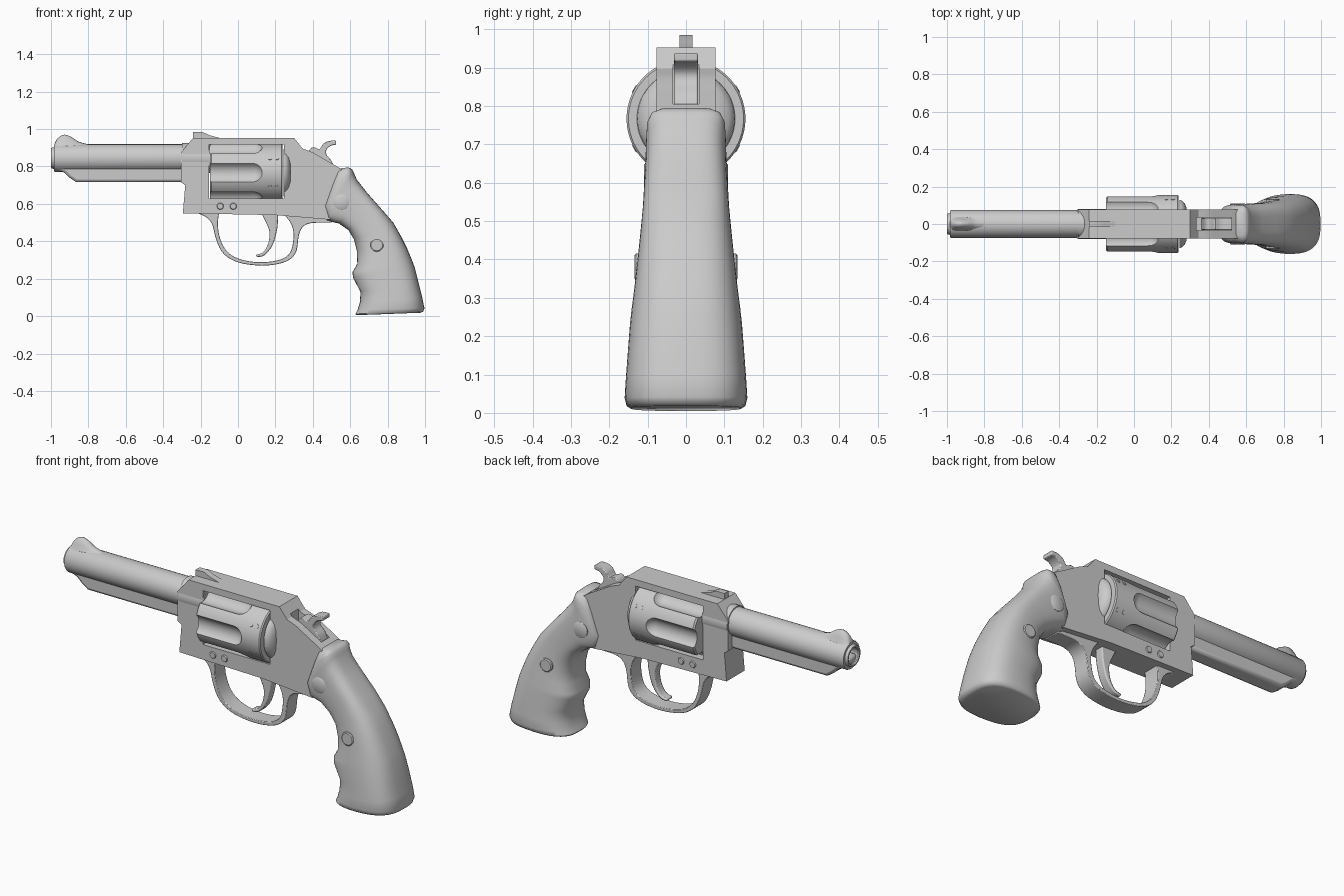
import bpy, bmesh
from math import sin, cos, pi, copysign
from mathutils import Vector

if "Cube" in bpy.data.objects:
    bpy.data.objects.remove(bpy.data.objects["Cube"])


def finish(bm, name, bevel=0.0, angle=0.6):
    bmesh.ops.recalc_face_normals(bm, faces=bm.faces)
    me = bpy.data.meshes.new(name)
    bm.to_mesh(me)
    bm.free()
    ob = bpy.data.objects.new(name, me)
    bpy.context.collection.objects.link(ob)
    if bevel:
        m = ob.modifiers.new("bevel", 'BEVEL')
        m.width, m.segments, m.limit_method, m.angle_limit = bevel, 2, 'ANGLE', 0.8
    smooth(ob, angle)
    return ob


def smooth(ob, angle=0.6):
    bpy.ops.object.select_all(action='DESELECT')
    ob.select_set(True)
    bpy.context.view_layer.objects.active = ob
    bpy.ops.object.shade_smooth_by_angle(angle=angle)


def curve(pts, n=4):
    """Smooth open Catmull-Rom line through the points."""
    p = [Vector(q) for q in pts]
    p = [2 * p[0] - p[1]] + p + [2 * p[-1] - p[-2]]
    out = []
    for a, b, c, d in zip(p, p[1:], p[2:], p[3:]):
        for i in range(n):
            t = i / n
            out.append(0.5 * (2 * b + (c - a) * t + (2 * a - 5 * b + 4 * c - d) * t * t
                              + (3 * b - a - 3 * c + d) * t ** 3))
    return out + [p[-2]]


def prism(name, pts, hw, bevel=0.0):
    """Side (x, z) outline extruded symmetrically across y."""
    bm = bmesh.new()
    f = bm.faces.new([bm.verts.new((q[0], -hw, q[1])) for q in pts])
    r = bmesh.ops.extrude_face_region(bm, geom=[f])
    vs = [v for v in r["geom"] if isinstance(v, bmesh.types.BMVert)]
    bmesh.ops.translate(bm, verts=vs, vec=(0, 2 * hw, 0))
    return finish(bm, name, bevel)


def loft(name, rings, angle=0.6):
    bm = bmesh.new()
    vs = [[bm.verts.new(c) for c in r] for r in rings]
    n = len(vs[0])
    for a, b in zip(vs, vs[1:]):
        for i in range(n):
            bm.faces.new((a[i], a[(i + 1) % n], b[(i + 1) % n], b[i]))
    bm.faces.new(vs[0])
    bm.faces.new(vs[-1])
    return finish(bm, name, angle=angle)


def lathe(name, profile, y, z, n=48):
    """Profile of (x, radius) turned around an axis along x."""
    return loft(name, [[(x, y + r * cos(2 * pi * i / n), z + r * sin(2 * pi * i / n))
                        for i in range(n)] for x, r in profile])


def disc(name, x, z, r, hw):
    """Pin running through the model along y, slightly domed at the edge."""
    prof = [(-hw, r * .85), (-hw + .004, r), (hw - .004, r), (hw, r * .85)]
    return loft(name, [[(x + q * cos(2 * pi * i / 24), y, z + q * sin(2 * pi * i / 24))
                        for i in range(24)] for y, q in prof])


def cut(ob, cutter):
    m = ob.modifiers.new("cut", 'BOOLEAN')
    m.operation, m.solver, m.object = 'DIFFERENCE', 'EXACT', cutter
    bpy.ops.object.select_all(action='DESELECT')
    bpy.context.view_layer.objects.active = ob
    ob.select_set(True)
    bpy.ops.object.modifier_apply(modifier=m.name)
    bpy.data.objects.remove(cutter)


def box(x0, x1, z0, z1, hw):
    return prism("cutter", [(x0, z0), (x1, z0), (x1, z1), (x0, z1)], hw)


AX, BZ = 0.767, 0.845    # drum axis height, barrel axis height

# Barrel with bore, underlug and front sight
lathe("barrel", [(-.7, .042), (-.995, .042), (-1, .046), (-1, .054), (-.985, .058),
                 (-.985, .07), (-.978, .074), (-.3, .074), (-.3, .08), (-.15, .08)], 0, BZ)
lug = [(-.988, .84), (-.988, .79)] + curve([(-.975, .782), (-.935, .77), (-.9, .74), (-.865, .716)]) \
    + [(-.25, .716), (-.25, .84)]
prism("barrel_underlug", lug, .045, .015)
sight = []
for x, z in curve([(-.984, .915), (-.965, .95), (-.93, .97), (-.89, .957), (-.85, .932), (-.79, .916)]):
    h = z - .90
    sight.append([(x, -.045, .895), (x, -.022, .9 + h * .55), (x, -.012, .9 + h * .92), (x, 0, z),
                  (x, .012, .9 + h * .92), (x, .022, .9 + h * .55), (x, .045, .895)])
loft("front_sight", sight, .9)

# Frame with drum window and hammer slot
slope = curve([(.345, .896), (.40, .875), (.46, .84), (.53, .80)])
frame = prism("frame", [(-.295, .55), (.2, .54), (.5, .515), (.56, .60), (.56, .78)] + slope[::-1]
              + [(.30, .953), (-.24, .953), (-.305, .875), (-.305, .715), (-.282, .70)], .077)
cut(frame, box(-.155, .245, .628, .918, .2))
cut(frame, box(.335, .52, .79, 1.0, .034))
smooth(frame, .5)
prism("rear_sight", [(-.24, .94), (-.24, .985), (-.19, .985), (-.155, .968), (-.10, .953), (-.10, .94)], .017)
lathe("recoil_shield", [(.243, .128), (.255, .126), (.27, .112), (.28, .09), (.285, .05)], 0, AX)

# Drum with six flutes and stop notches
drum = lathe("drum", [(-.15, .148), (-.143, .155), (.232, .155), (.238, .15)], 0, AX, 72)
for k in range(6):
    a = k * pi / 3
    prof = [(-.3, .06)] + [(.075 + .06 * sin(t), .06 * cos(t)) for t in (i * pi / 18 for i in range(9))]
    cut(drum, lathe("cutter", prof, -.18 * cos(a), AX + .18 * sin(a), 32))
    b = a + pi / 6
    for x in (.172, .208):
        d = Vector((0, -cos(b), sin(b)))
        e = Vector((0, sin(b), cos(b)))
        o = Vector((x, 0, AX))
        loft("drum_notch", [[o + d * h + (Vector((cos(t), 0, 0)) + e * sin(t)) * .011
                             for t in (i * pi / 6 for i in range(12))] for h in (.14, .157)])
smooth(drum)

# Trigger guard and trigger
outer = curve([(-.25, .56), (-.18, .535), (-.14, .495), (-.12, .42), (-.09, .35), (-.04, .305), (.03, .28),
               (.13, .27), (.22, .28), (.28, .305), (.313, .35), (.325, .43), (.345, .475), (.39, .497), (.5, .50)])
inner = curve([(.24, .55), (.28, .50), (.297, .44), (.287, .36), (.26, .32), (.21, .298), (.13, .288),
               (.05, .295), (-.02, .317), (-.07, .36), (-.10, .43), (-.107, .50), (-.10, .56)])
prism("trigger_guard", outer + [Vector((.5, .55))] + inner, .045, .006)
prism("trigger", curve([(.215, .56), (.21, .47), (.185, .38), (.14, .325), (.10, .315)])
      + curve([(.095, .328), (.135, .342), (.162, .39), (.168, .45), (.15, .50), (.12, .56)]), .025, .006)

# Hammer with spur
prism("hammer", curve([(.36, .80), (.375, .87), (.385, .893), (.405, .903), (.435, .893), (.455, .92),
                       (.485, .936), (.525, .938)])
      + curve([(.525, .917), (.495, .91), (.472, .887), (.475, .86), (.50, .83), (.52, .78)]), .031, .004)

# Grip lofted from front/back edge points: fx, fz, bx, bz, half width
secs = [(.632, .005, .975, .018, .145), (.628, .012, .99, .024, .155), (.64, .035, .997, .042, .16),
        (.652, .075, .985, .10, .157), (.655, .13, .965, .18, .152), (.615, .205, .945, .26, .146),
        (.612, .235, .93, .30, .142), (.638, .28, .905, .36, .135), (.635, .35, .87, .43, .127),
        (.62, .41, .83, .50, .12), (.59, .46, .765, .575, .113), (.54, .495, .69, .66, .109),
        (.475, .51, .635, .73, .106), (.455, .575, .62, .765, .105), (.50, .70, .612, .782, .102),
        (.525, .768, .604, .789, .09), (.533, .788, .59, .795, .065)]
rings = []
for j, (fx, fz, bx, bz, w) in enumerate(secs):
    p = 2 / (2.9 if j < 10 else 3.6)
    ring = []
    for i in range(48):
        c, s = cos(2 * pi * i / 48), sin(2 * pi * i / 48)
        t = .5 + .5 * copysign(abs(c) ** p, c)
        y = w * copysign(abs(s) ** p, s) * (.92 + .08 * min(1, t * 2))
        ring.append((fx + (bx - fx) * t, y, fz + (bz - fz) * t))
    rings.append(ring)
loft("grip", rings, .9)

# Screws and grip pins
disc("grip_pin_upper", .555, .61, .042, .110)
disc("grip_pin_lower", .742, .38, .036, .134)
for x in (-.095, -.025):
    disc("frame_screw", x, .588, .018, .083)
